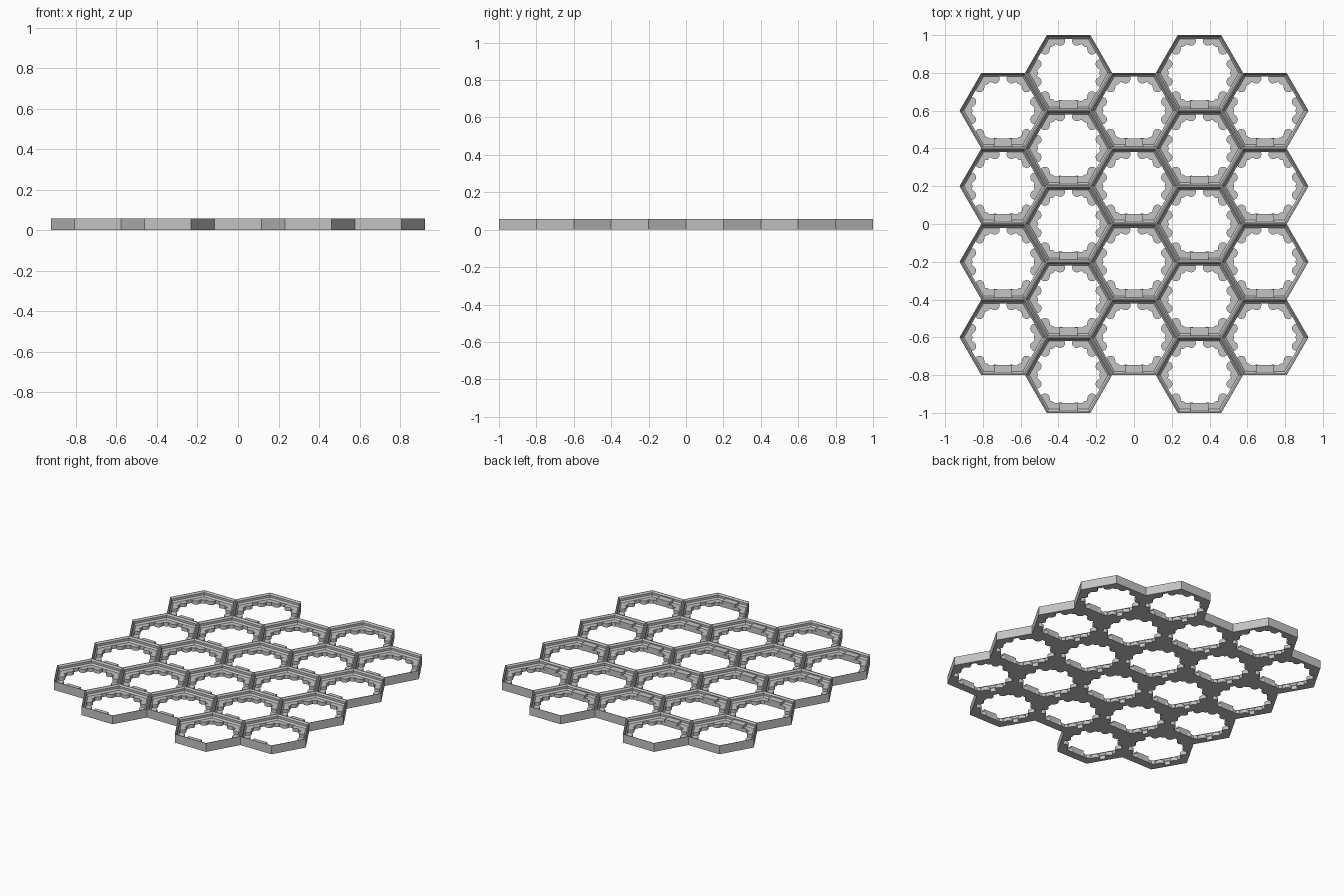
import bpy, bmesh
from math import sin, cos, pi, radians, sqrt
from mathutils import Vector

cube = bpy.data.objects.get("Cube")
if cube:
    bpy.data.objects.remove(cube, do_unlink=True)

APOTHEM = 0.2
RADIUS = APOTHEM * 2 / sqrt(3)
HEIGHT = 0.058
LUG_HEIGHT = 0.024
CLIP_HEIGHT = 0.042

grey = bpy.data.materials.new("mid grey")
grey.use_nodes = True
colour = (0.55, 0.55, 0.55, 1)
grey.diffuse_color = colour
grey.node_tree.nodes["Principled BSDF"].inputs["Base Color"].default_value = colour

# Cell centres: five staggered columns of four or five cells
cells = []
for column in range(-2, 3):
    count = 5 if column % 2 else 4
    for row in range(count):
        cells.append(Vector((column * 1.5 * RADIUS, (row - (count - 1) / 2) * 2 * APOTHEM, 0)))


def corner(i, inset=0.0, z=0.0):
    r = (APOTHEM - inset) * 2 / sqrt(3)
    return Vector((r * cos(i * pi / 3), r * sin(i * pi / 3), z))


def finish(name, bm):
    bmesh.ops.recalc_face_normals(bm, faces=bm.faces)
    mesh = bpy.data.meshes.new(name)
    bm.to_mesh(mesh)
    bm.free()
    mesh.materials.append(grey)
    obj = bpy.data.objects.new(name, mesh)
    bpy.context.collection.objects.link(obj)


def prism(bm, outline, height):
    low = [bm.verts.new(p) for p in outline]
    high = [bm.verts.new(p + Vector((0, 0, height))) for p in outline]
    bm.faces.new(low[::-1])
    bm.faces.new(high)
    for i in range(len(low)):
        j = (i + 1) % len(low)
        bm.faces.new((low[i], low[j], high[j], high[i]))


# Wall lattice: stepped inner profile, outer faces only on the border
profile = [(0, 0), (0.02, 0), (0.02, 0.024), (0.011, 0.034),
           (0.011, 0.048), (0.003, HEIGHT), (0, HEIGHT)]
bm = bmesh.new()
for centre in cells:
    rings = [[bm.verts.new(centre + corner(i, d, z)) for i in range(6)] for d, z in profile]
    for i in range(6):
        j = (i + 1) % 6
        for a, b in zip(rings, rings[1:]):
            bm.faces.new((a[i], a[j], b[j], b[i]))
        across = centre + corner(i) + corner(j)
        across = centre + (across - centre).normalized() * 2 * APOTHEM
        if not any((across - c).length < 0.01 for c in cells):
            bm.faces.new((rings[-1][i], rings[-1][j], rings[0][j], rings[0][i]))
bmesh.ops.remove_doubles(bm, verts=bm.verts, dist=0.0005)
finish("hex_wall_lattice", bm)


# Scalloped corner lug: outline of three joined discs, seen from the corner
def scallop(angle):
    side = sqrt(0.07 ** 2 + 0.028 ** 2)
    reach = 0.04
    for dist, turn, r in ((0.042, 0, 0.024), (side, 38, 0.026), (side, -38, 0.026)):
        off = radians(angle - turn)
        gap = r * r - (dist * sin(off)) ** 2
        if gap > 0:
            reach = max(reach, dist * cos(off) + sqrt(gap))
    return reach


bm = bmesh.new()
for centre in cells:
    for i in range(6):
        tip = centre + corner(i, 0.002)
        outline = [tip]
        for angle in range(-58, 59, 4):
            heading = i * pi / 3 + pi + radians(angle)
            outline.append(tip + scallop(angle) * Vector((cos(heading), sin(heading), 0)))
        prism(bm, outline, LUG_HEIGHT)
finish("corner_lugs", bm)


# Straight ledge and raised clip along the front side of each cell
def front_bars(name, half, depth, height):
    bm = bmesh.new()
    for centre in cells:
        y = -APOTHEM + 0.008
        outline = [centre + Vector(p) for p in ((-half, y, 0), (half, y, 0),
                   (half, depth - APOTHEM, 0), (-half, depth - APOTHEM, 0))]
        prism(bm, outline, height)
    finish(name, bm)


front_bars("front_ledges", 0.09, 0.052, LUG_HEIGHT - 0.001)
front_bars("front_clips", 0.048, 0.053, CLIP_HEIGHT)
